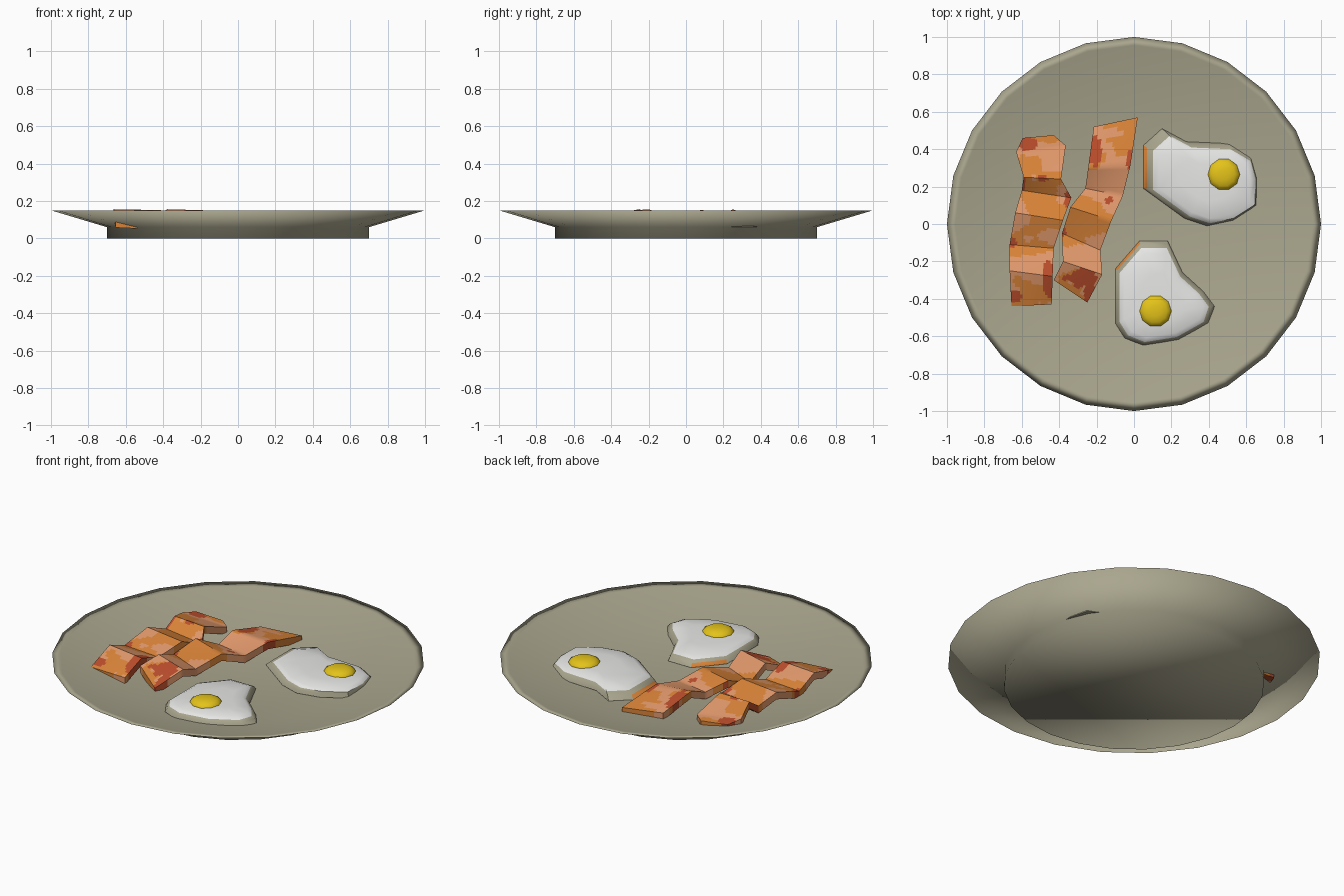
import bpy, bmesh, math
from mathutils import Vector, noise

if "Cube" in bpy.data.objects:
    bpy.data.objects.remove(bpy.data.objects["Cube"])


def material(name, rgb):
    m = bpy.data.materials.new(name)
    m.diffuse_color = (*rgb, 1)
    m.use_nodes = True
    m.node_tree.nodes["Principled BSDF"].inputs["Base Color"].default_value = m.diffuse_color
    return m


STONE = material("stone_glaze", (0.40, 0.38, 0.27))
WHITE = material("egg_white", (0.84, 0.84, 0.83))
YOLK = material("yolk_yellow", (0.78, 0.55, 0.01))
FAT = material("bacon_light", (0.76, 0.32, 0.15))
MEAT = material("bacon_orange", (0.70, 0.23, 0.04))
CRISP = material("bacon_red", (0.50, 0.075, 0.025))


def finish(bm, name, mats, angle=None):
    bmesh.ops.recalc_face_normals(bm, faces=bm.faces)
    for f in bm.faces:
        f.smooth = True
    me = bpy.data.meshes.new(name)
    bm.to_mesh(me)
    bm.free()
    for m in mats:
        me.materials.append(m)
    ob = bpy.data.objects.new(name, me)
    bpy.context.collection.objects.link(ob)
    if angle:
        bpy.ops.object.select_all(action='DESELECT')
        ob.select_set(True)
        bpy.context.view_layer.objects.active = ob
        bpy.ops.object.shade_smooth_by_angle(angle=math.radians(angle))
    return ob


def bridge(bm, a, b):
    n = len(a)
    return [bm.faces.new((a[i], a[(i + 1) % n], b[(i + 1) % n], b[i])) for i in range(n)]


def lathe(name, profile, sides, mats, centre=(0, 0)):
    """Closed turned shape, capped at both ends of the profile."""
    bm = bmesh.new()
    rings = []
    for r, z in profile:
        rings.append([bm.verts.new((centre[0] + r * math.cos(2 * math.pi * i / sides),
                                    centre[1] + r * math.sin(2 * math.pi * i / sides), z))
                      for i in range(sides)])
    for a, b in zip(rings, rings[1:]):
        bridge(bm, a, b)
    bm.faces.new(rings[0])
    bm.faces.new(rings[-1])
    return finish(bm, name, mats)


# Plate: foot, flared underside, lip, sloping inside and flat floor
lathe("plate", [(0.70, 0), (0.70, 0.06), (1.0, 0.15), (0.955, 0.142), (0.62, 0.056)], 24, [STONE])


# Eggs: stone-coloured skirt, white dome, one browned edge face
def egg(name, outline, shift, brown, yolk):
    bm = bmesh.new()
    n = len(outline)
    c = Vector((sum(p[0] for p in outline) / n, sum(p[1] for p in outline) / n))
    rings = []
    for scale, z, k in ((1, 0.06, 0), (0.96, 0.08, 0.3), (0.90, 0.092, 1), (0.80, 0.104, 1), (0.45, 0.111, 1)):
        ring = []
        for p in outline:
            q = c + (Vector(p) - c) * scale + Vector(shift) * k
            ring.append(bm.verts.new((q.x, q.y, z)))
        rings.append(ring)
    for j in range(4):
        faces = bridge(bm, rings[j], rings[j + 1])
        for i, f in enumerate(faces):
            f.material_index = 1 if j >= 2 else 0
            if j == 0 and i == brown:
                f.material_index = 2
    bm.faces.new(rings[0])
    bm.faces.new(rings[-1]).material_index = 1
    finish(bm, name, [STONE, WHITE, MEAT], 40)
    lathe(name + "_yolk", [(0.088, 0.10), (0.084, 0.115), (0.062, 0.129), (0.03, 0.136)], 10, [YOLK], yolk)


egg("egg_right",
    [(0.05, 0.19), (0.05, 0.42), (0.15, 0.51), (0.28, 0.44), (0.51, 0.43), (0.63, 0.36),
     (0.66, 0.25), (0.655, 0.1), (0.53, 0.02), (0.39, -0.01), (0.27, 0.03)],
    (0.018, -0.012), 0, (0.48, 0.265))
egg("egg_front",
    [(-0.10, -0.53), (-0.10, -0.24), (0.03, -0.09), (0.18, -0.09), (0.26, -0.26), (0.37, -0.36),
     (0.43, -0.44), (0.40, -0.53), (0.24, -0.62), (0.05, -0.65), (-0.05, -0.61)],
    (-0.003, -0.006), 1, (0.115, -0.465))


# Bacon: wavy ribbon from (left x, left y, right x, right y, left z, right z) rows
def bacon(name, rows, spots, seed, thick=0.042, along=9, across=18):
    bm = bmesh.new()
    grid = []
    for r, (a, b) in enumerate(zip(rows, rows[1:])):
        for s in range(along + (r == len(rows) - 2)):
            t = s / along
            lx, ly, rx, ry, lz, rz = [u + (v - u) * t for u, v in zip(a, b)]
            row = []
            for k in range(across + 1):
                w = k / across
                x, y, z = lx + (rx - lx) * w, ly + (ry - ly) * w, lz + (rz - lz) * w
                row.append((bm.verts.new((x, y, z)), bm.verts.new((x, y, z - thick))))
            grid.append(row)
    m = len(grid) - 1
    for i in range(m):
        for k in range(across):
            q = [grid[i][k], grid[i][k + 1], grid[i + 1][k + 1], grid[i + 1][k]]
            for side in (0, 1):
                bm.faces.new([p[side] for p in q])
        for k in (0, across):
            p, q = grid[i][k], grid[i + 1][k]
            bm.faces.new((p[0], q[0], q[1], p[1]))
    for i in (0, m):
        for k in range(across):
            p, q = grid[i][k], grid[i][k + 1]
            bm.faces.new((p[0], q[0], q[1], p[1]))
    # marbling by noise, crisp patches round a few spots
    for f in bm.faces:
        c = f.calc_center_median()
        wob = noise.noise(Vector((c.x * 16, c.y * 16, seed)))
        f.material_index = int(noise.noise(Vector((c.x * 5, c.y * 11, seed + 5))) + 0.3 * wob > -0.02)
        for x, y, a, b in spots:
            if math.hypot((c.x - x) / a, (c.y - y) / b) < 1 + 0.5 * wob:
                f.material_index = 2
    finish(bm, name, [FAT, MEAT, CRISP], 35)


bacon("bacon_left",
      [(-0.655, -0.44, -0.44, -0.43, 0.10, 0.09), (-0.665, -0.25, -0.435, -0.28, 0.156, 0.15),
       (-0.665, -0.11, -0.43, -0.13, 0.10, 0.10), (-0.635, 0.06, -0.38, 0.02, 0.15, 0.148),
       (-0.60, 0.18, -0.335, 0.14, 0.105, 0.10), (-0.59, 0.25, -0.39, 0.24, 0.155, 0.15),
       (-0.63, 0.385, -0.365, 0.42, 0.115, 0.085), (-0.595, 0.46, -0.43, 0.475, 0.10, 0.085)],
      [(-0.57, 0.43, 0.045, 0.035), (-0.49, 0.24, 0.03, 0.018), (-0.34, 0.12, 0.03, 0.06),
       (-0.45, -0.29, 0.04, 0.09), (-0.63, -0.39, 0.03, 0.035), (-0.65, -0.10, 0.02, 0.025),
       (-0.60, 0.22, 0.02, 0.04)], 1.3)
bacon("bacon_right",
      [(-0.43, -0.30, -0.25, -0.42, 0.115, 0.075), (-0.38, -0.20, -0.17, -0.27, 0.156, 0.15),
       (-0.385, -0.05, -0.18, -0.14, 0.10, 0.10), (-0.34, 0.09, -0.12, 0.02, 0.152, 0.145),
       (-0.26, 0.19, -0.06, 0.15, 0.10, 0.10), (-0.245, 0.30, -0.02, 0.31, 0.145, 0.13),
       (-0.215, 0.52, 0.02, 0.57, 0.09, 0.08)],
      [(-0.205, 0.40, 0.03, 0.09), (-0.13, 0.13, 0.025, 0.02), (-0.34, 0.12, 0.02, 0.03),
       (-0.27, -0.29, 0.08, 0.05), (-0.24, -0.37, 0.03, 0.05), (-0.38, -0.04, 0.02, 0.03),
       (-0.02, 0.33, 0.015, 0.06)], 7.7)
